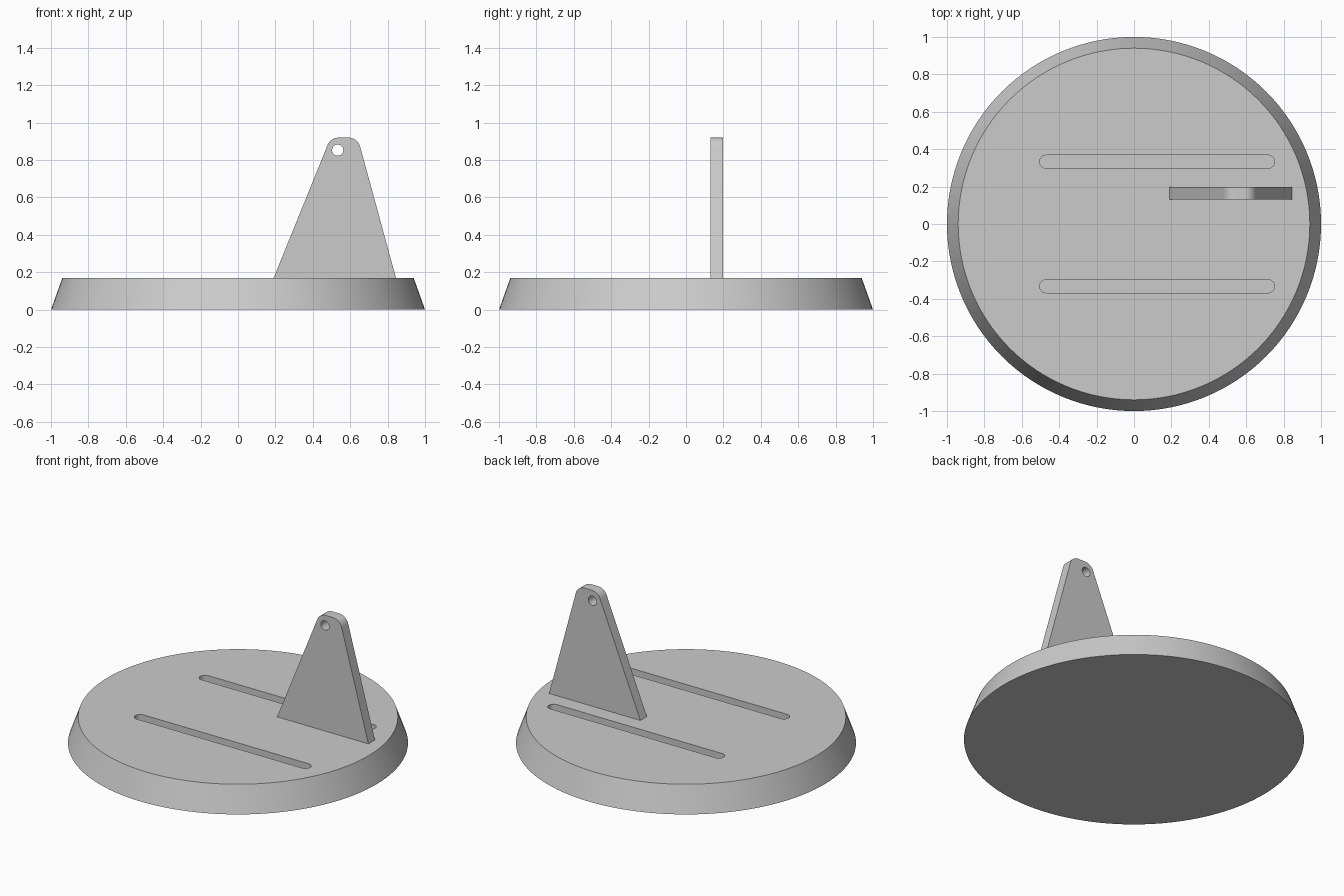
import bpy, bmesh
from math import cos, sin, tan, pi, radians
from mathutils import Vector

cube = bpy.data.objects.get("Cube")
if cube:
    bpy.data.objects.remove(cube, do_unlink=True)

TOP = 0.168          # height of the base disc
SLOT_DEPTH = 0.08

grey = bpy.data.materials.new("plain grey")
grey.use_nodes = True
grey.diffuse_color = (0.6, 0.6, 0.6, 1)
grey.node_tree.nodes["Principled BSDF"].inputs["Base Color"].default_value = grey.diffuse_color


def add_object(name, bm):
    bmesh.ops.recalc_face_normals(bm, faces=bm.faces)
    mesh = bpy.data.meshes.new(name)
    bm.to_mesh(mesh)
    bm.free()
    obj = bpy.data.objects.new(name, mesh)
    bpy.context.collection.objects.link(obj)
    mesh.materials.append(grey)
    return obj


def prism(name, outline, depth):
    """Extrude a closed outline of 3D points along a vector."""
    bm = bmesh.new()
    face = bm.faces.new([bm.verts.new(p) for p in outline])
    result = bmesh.ops.extrude_face_region(bm, geom=[face], use_keep_orig=True)
    verts = [v for v in result["geom"] if isinstance(v, bmesh.types.BMVert)]
    bmesh.ops.translate(bm, verts=verts, vec=depth)
    return add_object(name, bm)


def arc(cx, cy, radius, start, end, steps):
    angles = [radians(start + (end - start) * i / steps) for i in range(steps + 1)]
    return [(cx + radius * cos(a), cy + radius * sin(a)) for a in angles]


def fillet(before, corner, after, radius, steps=10):
    """Round one corner of an outline."""
    a, c, b = Vector(before), Vector(corner), Vector(after)
    u, v = (a - c).normalized(), (b - c).normalized()
    half = u.angle(v) / 2
    centre = c + (u + v).normalized() * radius / sin(half)
    p, q = c + u * radius / tan(half), c + v * radius / tan(half)
    blends = [(p - centre).lerp(q - centre, i / steps) for i in range(steps + 1)]
    return [centre + d.normalized() * radius for d in blends]


def cut(obj, cutters):
    """Subtract the cutters and bake the result into the mesh."""
    for cutter in cutters:
        mod = obj.modifiers.new("cut", "BOOLEAN")
        mod.operation, mod.solver, mod.object = "DIFFERENCE", "EXACT", cutter
    graph = bpy.context.evaluated_depsgraph_get()
    mesh = bpy.data.meshes.new_from_object(obj.evaluated_get(graph))
    obj.modifiers.clear()
    obj.data = mesh
    for cutter in cutters:
        bpy.data.objects.remove(cutter, do_unlink=True)


# Tapered round base
bm = bmesh.new()
bmesh.ops.create_cone(bm, cap_ends=True, segments=128, radius1=1, radius2=0.94, depth=TOP)
bmesh.ops.translate(bm, verts=bm.verts, vec=(0, 0, TOP / 2))
base = add_object("round_base", bm)

# Two blind slots with round ends
slots = []
for y in (-0.333, 0.333):
    outline = arc(0.717, y, 0.035, -90, 90, 16) + arc(-0.469, y, 0.035, 90, 270, 16)
    slots.append(prism("slot_cutter", [(px, py, TOP - SLOT_DEPTH) for px, py in outline], (0, 0, 0.2)))
cut(base, slots)

# Upright plate with rounded top corners
foot_l, top_l, top_r, foot_r = (0.19, TOP), (0.495, 0.92), (0.64, 0.92), (0.845, TOP)
outline = [foot_l] + fillet(foot_l, top_l, top_r, 0.065) + fillet(top_l, top_r, foot_r, 0.065) + [foot_r]
plate = prism("upright_plate", [(x, 0.13, z) for x, z in outline], (0, 0.067, 0))

# Small hole near the top of the plate
ring = arc(0.533, 0.853, 0.03, 0, 360, 32)[:-1]
cut(plate, [prism("hole_cutter", [(x, 0, z) for x, z in ring], (0, 0.4, 0))])

# Smooth rounded walls, crisp edges
for obj in (base, plate):
    bpy.ops.object.select_all(action="DESELECT")
    obj.select_set(True)
    bpy.context.view_layer.objects.active = obj
    bpy.ops.object.shade_smooth_by_angle(angle=radians(30))
